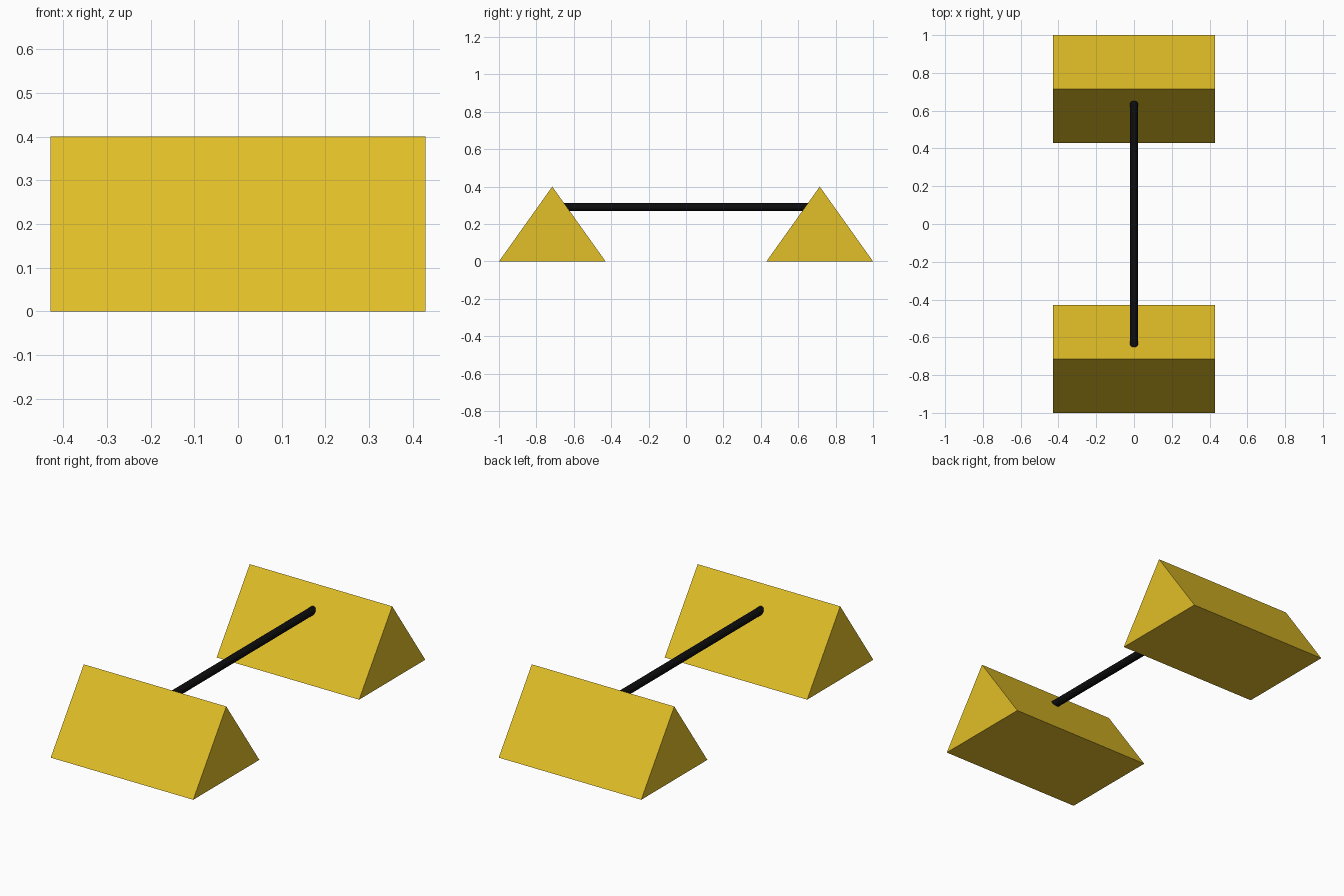
import bpy
import bmesh
import math

cube = bpy.data.objects.get("Cube")
if cube:
    bpy.data.objects.remove(cube, do_unlink=True)

HALF_WIDTH = 0.43    # block half size along x
HALF_DEPTH = 0.285   # block half size along y
HEIGHT = 0.4
CENTRE_Y = 0.715     # distance of each ridge from the middle
ROD_Z, ROD_RADIUS = 0.29, 0.021


def make_material(name, colour):
    mat = bpy.data.materials.new(name)
    mat.use_nodes = True
    mat.diffuse_color = colour
    mat.node_tree.nodes["Principled BSDF"].inputs["Base Color"].default_value = colour
    return mat


yellow = make_material("mustard_yellow", (0.76, 0.52, 0.021, 1))
black = make_material("black", (0.004, 0.004, 0.004, 1))


def triangular_block(name, y):
    """Extrude a triangular profile across x."""
    bm = bmesh.new()
    profile = [(-HALF_DEPTH, 0), (HALF_DEPTH, 0), (0, HEIGHT)]
    face = bm.faces.new([bm.verts.new((-HALF_WIDTH, py, pz)) for py, pz in profile])
    extruded = bmesh.ops.extrude_face_region(bm, geom=[face])["geom"]
    new_verts = [g for g in extruded if isinstance(g, bmesh.types.BMVert)]
    bmesh.ops.translate(bm, verts=new_verts, vec=(2 * HALF_WIDTH, 0, 0))
    bmesh.ops.recalc_face_normals(bm, faces=bm.faces)
    mesh = bpy.data.meshes.new(name)
    bm.to_mesh(mesh)
    bm.free()
    mesh.materials.append(yellow)
    obj = bpy.data.objects.new(name, mesh)
    obj.location.y = y
    bpy.context.collection.objects.link(obj)


# Two matching wedge blocks
triangular_block("front_block", -CENTRE_Y)
triangular_block("back_block", CENTRE_Y)

# Rod joining the blocks, its ends buried under the ridges
bpy.ops.mesh.primitive_cylinder_add(
    vertices=16, radius=ROD_RADIUS, depth=2 * CENTRE_Y - 0.04,
    location=(0, 0, ROD_Z), rotation=(math.pi / 2, 0, 0))
rod = bpy.context.object
rod.name = "connecting_rod"
rod.data.materials.append(black)
bpy.ops.object.shade_smooth_by_angle()
